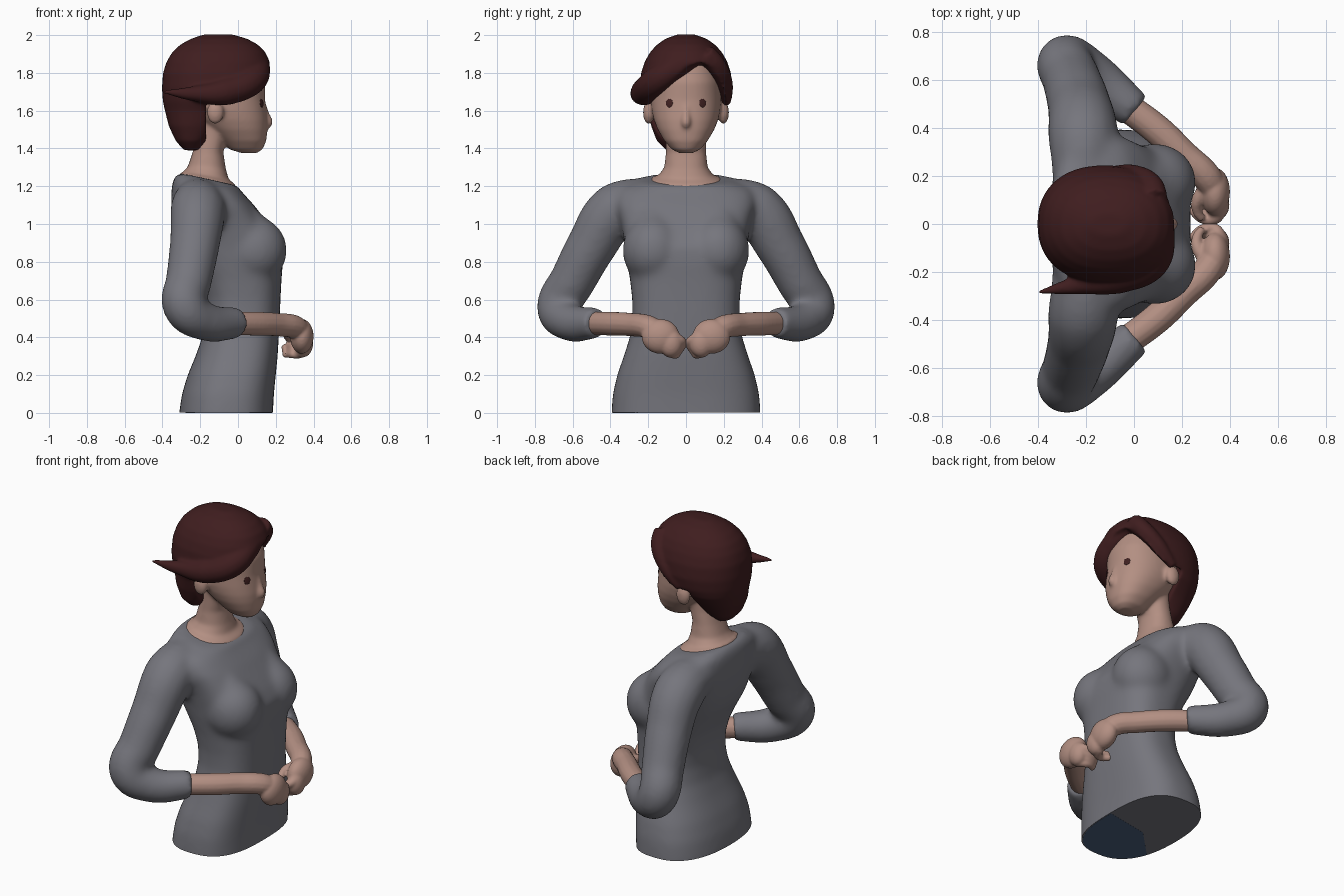
import bpy, bmesh, math
from mathutils import Matrix, Vector

if "Cube" in bpy.data.objects:
    bpy.data.objects.remove(bpy.data.objects["Cube"])


def material(name, rgb):
    m = bpy.data.materials.new(name)
    m.diffuse_color = (*rgb, 1)
    m.use_nodes = True
    m.node_tree.nodes["Principled BSDF"].inputs["Base Color"].default_value = m.diffuse_color
    return m


GREY = material("sweater grey", (0.18, 0.18, 0.205))
SKIN = material("skin", (0.45, 0.275, 0.225))
HAIR = material("dark red hair", (0.05, 0.0125, 0.0135))
EYE = material("eye brown", (0.05, 0.015, 0.015))
BLUE = material("trouser blue", (0.07, 0.115, 0.21))


def to_object(name, me):
    ob = bpy.data.objects.new(name, me)
    bpy.context.collection.objects.link(ob)
    return ob


def to_mesh(bm, name="part"):
    bmesh.ops.recalc_face_normals(bm, faces=bm.faces)
    me = bpy.data.meshes.new(name)
    bm.to_mesh(me)
    bm.free()
    return me


def bake(ob):
    """Evaluated mesh of a helper object, which is then removed."""
    bpy.context.view_layer.update()
    dg = bpy.context.evaluated_depsgraph_get()
    me = bpy.data.meshes.new_from_object(ob.evaluated_get(dg))
    bpy.data.objects.remove(ob)
    return me


def loft(rings, n=2.25, n_front=2.25, seg=48):
    """Rings: z, back x, front x, half width, tilt, y centre."""
    bm = bmesh.new()
    loops = []
    for ring in rings:
        z, xb, xf, ry, tilt, yc = (tuple(ring) + (0, 0))[:6]
        xc, rx, loop = (xb + xf) / 2, (xf - xb) / 2, []
        for i in range(seg):
            a = 2 * math.pi * i / seg
            c, s = math.cos(a), math.sin(a)
            p = 2 / (n_front if c > 0 else n)
            dx = rx * math.copysign(abs(c) ** p, c)
            dy = ry * math.copysign(abs(s) ** p, s)
            loop.append(bm.verts.new((xc + dx, yc + dy, z - tilt * dx)))
        loops.append(loop)
    for a, b in zip(loops, loops[1:]):
        for i in range(seg):
            j = (i + 1) % seg
            bm.faces.new((a[i], a[j], b[j], b[i]))
    bm.faces.new(loops[0][::-1])
    bm.faces.new(loops[-1])
    return to_mesh(bm)


def tube(points):
    """Smooth round tube through (x, y, z, radius) points."""
    cu = bpy.data.curves.new("path", 'CURVE')
    cu.dimensions = '3D'
    cu.bevel_depth = 1
    cu.bevel_resolution = 5
    cu.resolution_u = 8
    cu.use_fill_caps = True
    sp = cu.splines.new('BEZIER')
    sp.bezier_points.add(len(points) - 1)
    for p, (x, y, z, r) in zip(sp.bezier_points, points):
        p.co, p.radius = (x, y, z), r
        p.handle_left_type = p.handle_right_type = 'AUTO'
    return bake(to_object("path", cu))


def ball(c, r):
    bm = bmesh.new()
    bmesh.ops.create_uvsphere(bm, u_segments=32, v_segments=20, radius=1,
                              matrix=Matrix.Translation(c) @ Matrix.Diagonal((*r, 1)))
    return to_mesh(bm)


def both(me):
    """The part and its mirror image across y."""
    other = me.copy()
    other.transform(Matrix.Scale(-1, 4, (0, 1, 0)))
    other.flip_normals()
    return [me, other]


def finish(ob, mat):
    ob.data.materials.clear()
    ob.data.materials.append(mat)
    bpy.ops.object.select_all(action='DESELECT')
    ob.select_set(True)
    bpy.context.view_layer.objects.active = ob
    bpy.ops.object.shade_smooth_by_angle(angle=math.radians(60))
    return ob


def slice_off(bm, co, no):
    """Remove everything behind a plane and close the hole."""
    bmesh.ops.bisect_plane(bm, geom=bm.verts[:] + bm.edges[:] + bm.faces[:],
                           plane_co=co, plane_no=no, clear_inner=True)
    bmesh.ops.holes_fill(bm, edges=[e for e in bm.edges if e.is_boundary], sides=0)


def blend(name, parts, mat, voxel, rounds, cut=None):
    """Fuse overlapping parts into one smooth skin."""
    bm = bmesh.new()
    for p in parts:
        bm.from_mesh(p)
    me = bpy.data.meshes.new(name)
    bm.to_mesh(me)
    bm.free()
    ob = to_object(name + " raw", me)
    rm = ob.modifiers.new("fuse", 'REMESH')
    rm.mode, rm.voxel_size = 'VOXEL', voxel
    sm = ob.modifiers.new("smooth", 'SMOOTH')
    sm.factor, sm.iterations = 0.5, rounds
    me = bake(ob)
    if cut is not None:
        bm = bmesh.new()
        bm.from_mesh(me)
        slice_off(bm, (0, 0, cut), (0, 0, 1))
        me = to_mesh(bm)
    me.name = name
    return finish(to_object(name, me), mat)


# Sweater: torso, bust and sleeves
torso = loft([(-.08, -.315, .183, .395), (0, -.312, .185, .395), (.1, -.297, .19, .388),
              (.2, -.267, .2, .365), (.3, -.225, .21, .33), (.4, -.19, .216, .298),
              (.5, -.175, .221, .283), (.6, -.18, .225, .285), (.7, -.21, .23, .296),
              (.8, -.26, .238, .312), (.88, -.305, .235, .322), (.95, -.33, .198, .335), (1.0, -.342, .162, .345),
              (1.1, -.354, .085, .375), (1.17, -.352, .035, .365, .08),
              (1.205, -.345, .014, .335, .16), (1.238, -.318, .0, .235, .22)], n=2.4, n_front=2.8)
bust = tube([(-.02, .19, 1.09, .07), (.04, .178, .98, .12), (.09, .172, .88, .16), (.085, .17, .86, .158)])
bust_tip = ball((.085, .172, .86), (.175, .165, .18))
sleeve = tube([(-.215, .18, 1.125, .125), (-.212, .37, 1.07, .15), (-.23, .5, .885, .134),
               (-.26, .6, .7, .124), (-.28, .674, .56, .119), (-.18, .622, .485, .104),
               (.005, .47, .475, .083)])
blend("sweater", [torso] + both(bust) + both(bust_tip) + both(sleeve), GREY, .013, 34, cut=.001)

# Trouser patch seen under the hem, on one side of a bent line
bm = bmesh.new()
bm.from_mesh(loft([(0, -.305, .18, .388), (.002, -.305, .18, .388)], 2.4, 2.7))
slice_off(bm, (-.1, -.04, 0), (.18, -1, 0))
slice_off(bm, (-.1, -.04, 0), (1, -1, 0))
finish(to_object("trouser_patch", to_mesh(bm)), BLUE)

# Head with neck, nose and ears
neck = loft([(1.13, -.3, -.02, .17, .2), (1.19, -.31, -.0, .19, .23), (1.238, -.307, -.012, .188, .22),
             (1.257, -.29, -.05, .145, .15), (1.3, -.265, -.065, .115, .05), (1.38, -.24, -.078, .106),
             (1.46, -.22, -.06, .106), (1.58, -.22, -.03, .11)])
skull = loft([(1.375, .02, .1, .035), (1.395, -.045, .13, .075), (1.44, -.09, .15, .115),
              (1.5, -.16, .156, .15), (1.55, -.22, .156, .17), (1.6, -.27, .15, .182),
              (1.66, -.3, .143, .187), (1.75, -.31, .143, .184), (1.85, -.27, .11, .16),
              (1.92, -.18, .03, .09)])
nose = tube([(.125, 0, 1.66, .014), (.148, 0, 1.58, .02), (.158, 0, 1.535, .027), (.135, 0, 1.51, .018)])
ear = ball((-.12, .198, 1.59), (.045, .03, .062))
head = blend("head", [neck, skull, nose] + both(ear), SKIN, .009, 12)

# Eyes laid on the face
bpy.context.view_layer.update()
for side, label in ((-1, "right_eye"), (1, "left_eye")):
    hit, loc, nor, _ = head.ray_cast(Vector((.6, side * .088, 1.64)), Vector((-1, 0, 0)))
    eye = ball((0, 0, 0), (.02, .023, .004))
    eye.transform(Matrix.Translation(loc) @ nor.to_track_quat('Z', 'Y').to_matrix().to_4x4())
    finish(to_object(label, eye), EYE)

# Forearms and hands with curled fingers
arm = [tube([(-.06, .51, .475, .062), (.1, .39, .472, .064), (.21, .285, .467, .062),
             (.3, .2, .455, .062), (.34, .13, .42, .055)]),
       ball((.338, .135, .405), (.062, .1, .092)),
       ball((.348, .08, .37), (.05, .062, .075)),
       tube([(.31, .16, .43, .034), (.265, .1, .425, .025), (.265, .05, .4, .021), (.285, .02, .385, .017)])]
for i in range(4):
    arm.append(tube([(.362 - .006 * i, .06 + .014 * i, .4 - .026 * i, .026),
                     (.34 - .008 * i, .024 + .012 * i, .38 - .023 * i, .025),
                     (.285, .022 + .01 * i, .355 - .015 * i, .021),
                     (.24, .06 + .006 * i, .345 - .011 * i, .018)]))
for label, parts in zip(("left_hand", "right_hand"), zip(*[both(p) for p in arm])):
    blend(label, parts, SKIN, .007, 6)

# Hair: full cap with the face opening cut out, then side swoops
cap = to_object("hair_cap", loft([
    (1.39, -.285, -.205, .06, 0, -.045), (1.44, -.33, -.16, .115, 0, -.04), (1.52, -.367, -.08, .16, 0, -.025),
    (1.6, -.387, .02, .205), (1.65, -.398, .12, .233), (1.72, -.403, .158, .245), (1.8, -.397, .173, .238),
    (1.86, -.378, .168, .218), (1.91, -.348, .145, .19), (1.95, -.305, .105, .153), (1.98, -.25, .05, .11),
    (2.004, -.18, -.03, .045)]))
outline = [(-.4, 1.3), (-.4, 1.68), (-.23, 1.62), (-.17, 1.67), (-.1, 1.75), (0, 1.83), (.08, 1.855),
           (.15, 1.82), (.195, 1.73), (.21, 1.65), (.25, 1.6), (.4, 1.58), (.4, 1.3)]
bm = bmesh.new()
face = bm.faces.new([bm.verts.new((-.17, y, z)) for y, z in outline])
ext = bmesh.ops.extrude_face_region(bm, geom=[face])["geom"]
bmesh.ops.translate(bm, vec=(.7, 0, 0), verts=[v for v in ext if isinstance(v, bmesh.types.BMVert)])
cutter = to_object("face_cutter", to_mesh(bm))
cutter.hide_render = True
cut = cap.modifiers.new("face opening", 'BOOLEAN')
cut.operation, cut.solver, cut.object = 'DIFFERENCE', 'EXACT', cutter
cap_mesh = bake(cap)
bpy.data.objects.remove(cutter)
swoop = tube([(.085, .05, 1.885, .05), (.105, -.05, 1.83, .066), (.07, -.16, 1.755, .075),
              (-.07, -.22, 1.7, .073), (-.24, -.255, 1.69, .04), (-.4, -.285, 1.7, .009)])
lock = tube([(.085, .1, 1.9, .058), (.07, .16, 1.84, .052), (-.01, .205, 1.74, .045), (-.11, .215, 1.64, .025)])
blend("hair", [cap_mesh, swoop, lock], HAIR, .009, 12)
